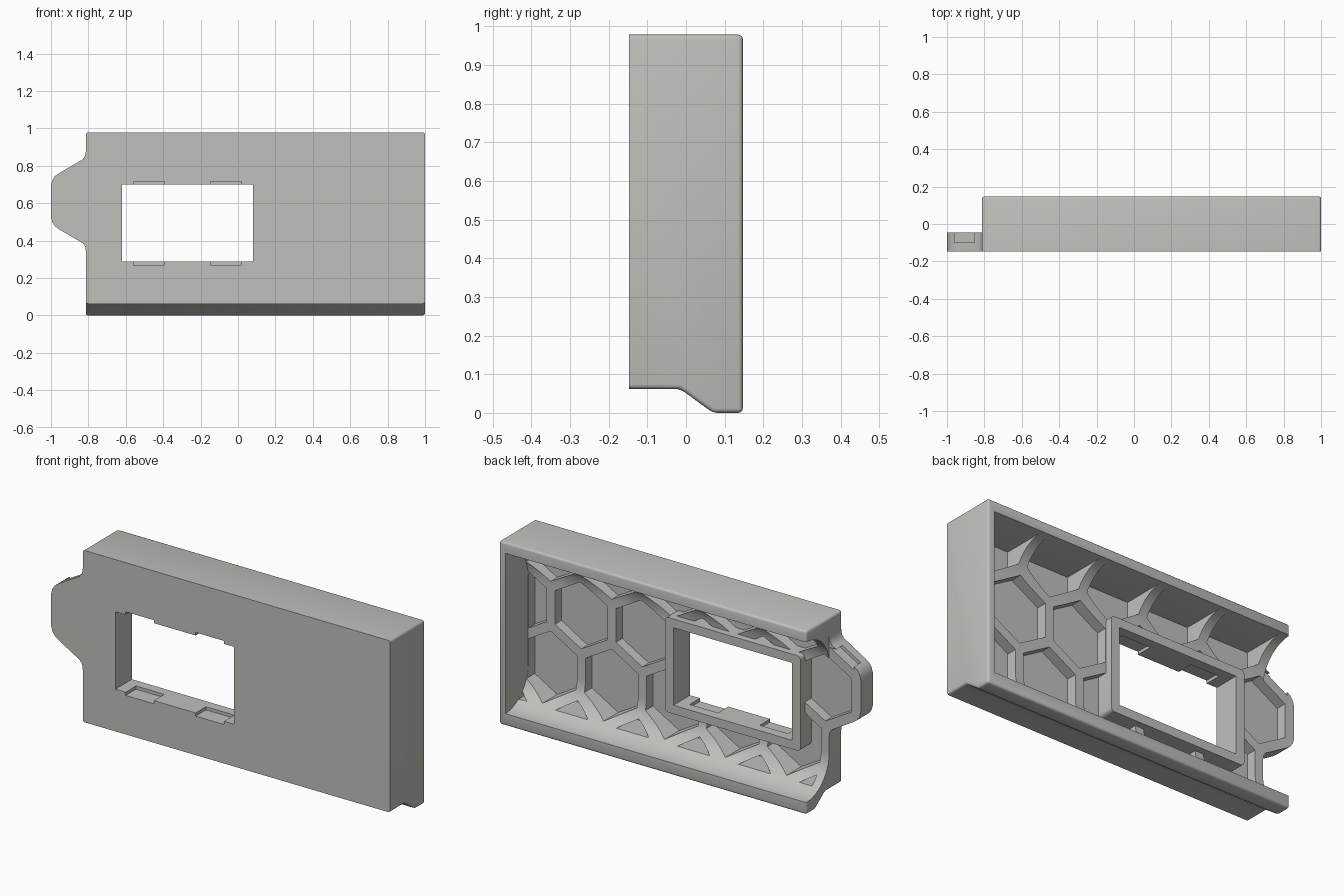
import bpy, bmesh, math
from mathutils import Vector

if "Cube" in bpy.data.objects:
    bpy.data.objects.remove(bpy.data.objects["Cube"])

grey = bpy.data.materials.new("warm_grey")
grey.diffuse_color = (0.53, 0.53, 0.50, 1)
grey.use_nodes = True
grey.node_tree.nodes["Principled BSDF"].inputs["Base Color"].default_value = grey.diffuse_color


def prisms(name, profiles, axis, lo, hi):
    """Extrude profiles along axis: 'X' uses (y, z) points, 'Y' uses (x, z) points."""
    bm = bmesh.new()
    for pts in profiles:
        if axis == 'X':
            co, step = [(lo, a, b) for a, b in pts], Vector((hi - lo, 0, 0))
        else:
            co, step = [(a, lo, b) for a, b in pts], Vector((0, hi - lo, 0))
        face = bm.faces.new([bm.verts.new(c) for c in co])
        ext = bmesh.ops.extrude_face_region(bm, geom=[face])
        bmesh.ops.translate(bm, vec=step,
                            verts=[g for g in ext["geom"] if isinstance(g, bmesh.types.BMVert)])
    bmesh.ops.recalc_face_normals(bm, faces=bm.faces)
    mesh = bpy.data.meshes.new(name)
    bm.to_mesh(mesh)
    bm.free()
    mesh.materials.append(grey)
    ob = bpy.data.objects.new(name, mesh)
    bpy.context.collection.objects.link(ob)
    return ob


def rect(x0, x1, z0, z1):
    return [(x0, z0), (x1, z0), (x1, z1), (x0, z1)]


def arc(cx, cz, r, a0, a1, n):
    return [(cx + r * math.cos(math.radians(a0 + (a1 - a0) * i / n)),
             cz + r * math.sin(math.radians(a0 + (a1 - a0) * i / n))) for i in range(n + 1)]


def combine(target, tool, operation):
    mod = target.modifiers.new(tool.name, 'BOOLEAN')
    mod.object, mod.operation, mod.solver = tool, operation, 'EXACT'
    bpy.context.view_layer.objects.active = target
    bpy.ops.object.modifier_apply(modifier=mod.name)
    bpy.data.objects.remove(tool)


def round_edges(ob, test, r, seg=3):
    bm = bmesh.new()
    bm.from_mesh(ob.data)
    edges = [e for e in bm.edges if test(e.verts[0].co, e.verts[1].co)]
    bmesh.ops.bevel(bm, geom=edges, offset=r, segments=seg, profile=0.5, affect='EDGES')
    bm.to_mesh(ob.data)
    bm.free()


# Outer shell with the stepped lower lip
FRONT, BACK = -0.147, 0.147
shell = prisms("cover_panel", [[(FRONT, 0.062), (-0.015, 0.062), (0.07, 0), (BACK, 0),
                                (BACK, 0.978), (FRONT, 0.978)]], 'X', -0.813, 1.0)
round_edges(shell, lambda a, b: not (a.y < -0.14 and b.y < -0.14), 0.012)

# Side tab, mirrored about its mid height
MID, RIB = 0.61, -0.045
half = [(-0.79, 0.27), (-0.813, 0.27), (-0.817, 0.243), (-0.83, 0.224), (-0.955, 0.151),
        (-0.978, 0.134), (-0.993, 0.112), (-1.0, 0.085)]
tab = prisms("side_tab", [[(x, MID + h) for x, h in half] +
                          [(x, MID - h) for x, h in reversed(half)]], 'Y', FRONT, RIB)
combine(shell, tab, 'UNION')

# Back cavity, open at the tab end, with large concave fillets
r = BACK - RIB
cavity = prisms("cavity", [[(0.4, 0.065)] + arc(BACK, 0.065 + r, r, 270, 180, 16) +
                           arc(BACK, 0.92 - r, r, 180, 90, 16) + [(0.4, 0.92)]],
               'X', -1.2, 0.963)
combine(shell, cavity, 'DIFFERENCE')

# Honeycomb pockets, trimmed to the inside of the walls and tab
PITCH, ROW = 0.36, 0.312
cells = []
for row in range(-2, 2):
    for col in range(-1, 6):
        cx = 0.65 - PITCH * col - (PITCH / 2 if row % 2 else 0)
        cells.append(arc(cx, 0.60 + ROW * row, 0.179, 30, 330, 5))
pockets = prisms("pockets", cells, 'Y', -0.1, 0.25)
region = prisms("pocket_region", [[(-0.768, 0.1), (0.962, 0.1), (0.962, 0.919), (-0.768, 0.919),
                                   (-0.768, 0.82), (-0.96, 0.82), (-0.96, 0.4), (-0.768, 0.4)]],
                'Y', -0.2, 0.2)
combine(pockets, region, 'INTERSECT')
combine(shell, pockets, 'DIFFERENCE')

# Raised frame around the window
frame = prisms("window_frame", [rect(-0.67, 0.13, 0.24, 0.747)], 'Y', -0.12, -0.008)
round_edges(frame, lambda a, b: abs(a.y - b.y) > 0.05, 0.02)
combine(shell, frame, 'UNION')

# Window opening and the clip notches at its front edge
window = prisms("window", [rect(-0.62, 0.08, 0.287, 0.70)], 'Y', -0.4, 0.4)
combine(shell, window, 'DIFFERENCE')
notches = prisms("clip_notches", [rect(x, x + 0.167, z, z + 0.03) for x in (-0.56, -0.147)
                                  for z in (0.27, 0.686)], 'Y', -0.3, -0.06)
combine(shell, notches, 'DIFFERENCE')

# Smooth the fillets, keep the sharp edges
for ob in bpy.context.selected_objects:
    ob.select_set(False)
shell.select_set(True)
bpy.context.view_layer.objects.active = shell
bpy.ops.object.shade_smooth_by_angle(angle=math.radians(32))
